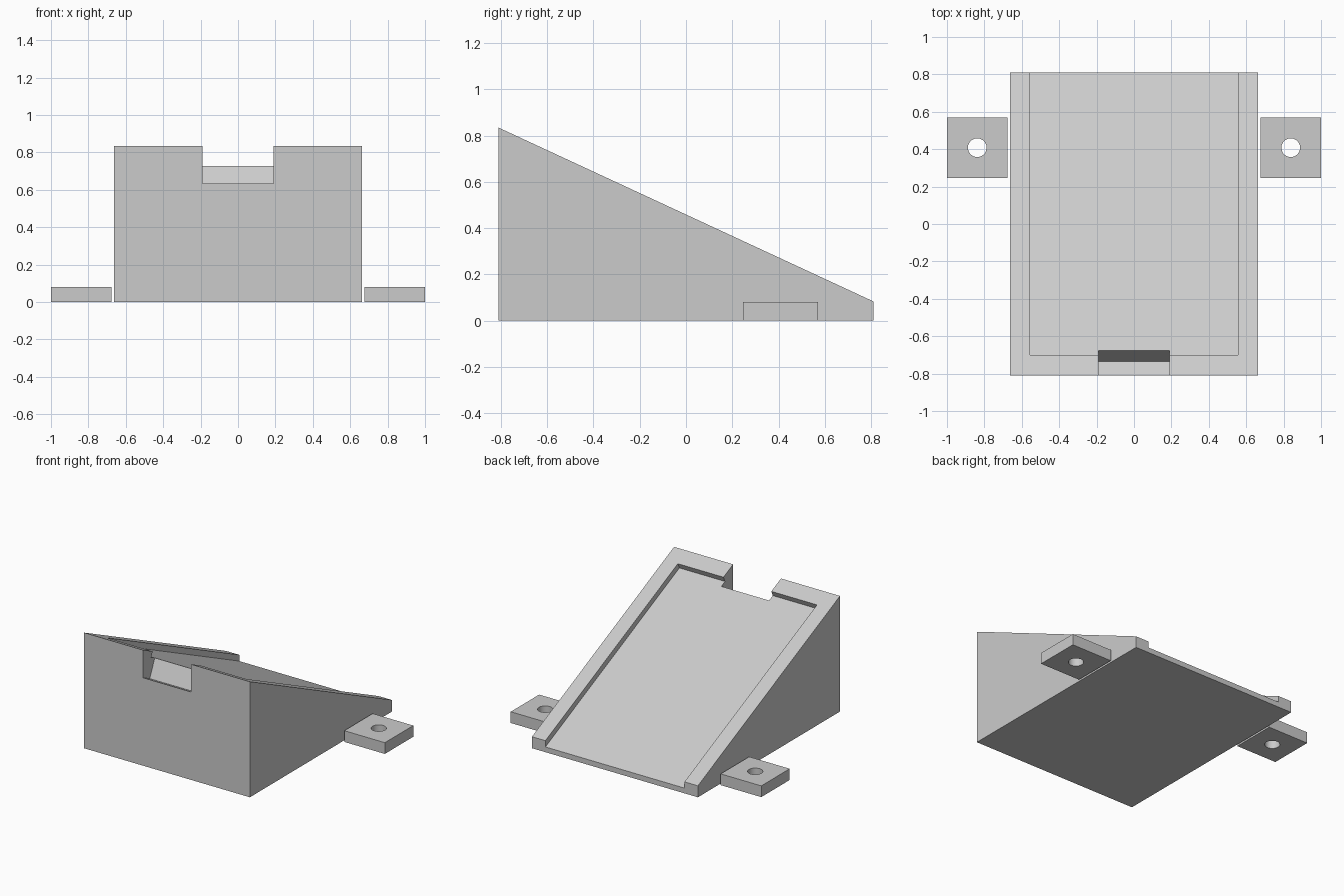
import bpy
import bmesh
from mathutils import Vector

cube = bpy.data.objects.get("Cube")
if cube:
    bpy.data.objects.remove(cube, do_unlink=True)

grey = bpy.data.materials.new("light grey plastic")
grey.use_nodes = True
grey.diffuse_color = (0.6, 0.6, 0.6, 1)
grey.node_tree.nodes["Principled BSDF"].inputs["Base Color"].default_value = (0.6, 0.6, 0.6, 1)

# Ramp dimensions
HALF_LENGTH, HIGH, LOW = 0.81, 0.834, 0.083
SLOPE = (LOW - HIGH) / (2 * HALF_LENGTH)
NORMAL = Vector((-SLOPE, 1)).normalized()


def on_ramp(y, offset):
    """Side-view point offset at right angles from the sloping top."""
    return Vector((y, HIGH + SLOPE * (y + HALF_LENGTH))) + NORMAL * offset


def extrude_profile(name, profile, half_width):
    """Solid of a side-view (y, z) profile, centred on x = 0."""
    bm = bmesh.new()
    face = bm.faces.new([bm.verts.new((-half_width, y, z)) for y, z in profile])
    moved = bmesh.ops.extrude_face_region(bm, geom=[face])["geom"]
    verts = [v for v in moved if isinstance(v, bmesh.types.BMVert)]
    bmesh.ops.translate(bm, verts=verts, vec=(2 * half_width, 0, 0))
    bmesh.ops.recalc_face_normals(bm, faces=bm.faces)
    mesh = bpy.data.meshes.new(name)
    bm.to_mesh(mesh)
    bm.free()
    mesh.materials.append(grey)
    obj = bpy.data.objects.new(name, mesh)
    bpy.context.collection.objects.link(obj)
    return obj


def cut(obj, cutter):
    """Subtract the cutter from the object and discard it."""
    mod = obj.modifiers.new("cut", 'BOOLEAN')
    mod.operation = 'DIFFERENCE'
    mod.solver = 'EXACT'
    mod.object = cutter
    bpy.context.view_layer.objects.active = obj
    bpy.ops.object.modifier_apply(modifier=mod.name)
    bpy.data.objects.remove(cutter, do_unlink=True)


def slot(name, y_start, y_end, depth, half_width):
    """Box cutter lying square to the ramp."""
    corners = [(y_start, -depth), (y_end, -depth), (y_end, 0.2), (y_start, 0.2)]
    return extrude_profile(name, [on_ramp(*c) for c in corners], half_width)


# Wedge body with a shallow tray open at the low end, and a notch in the high end
body = extrude_profile("wedge_body", [(-HALF_LENGTH, 0), (HALF_LENGTH, 0),
                                      (HALF_LENGTH, LOW), (-HALF_LENGTH, HIGH)], 0.662)
cut(body, slot("tray_cutter", -0.70, 1.2, 0.041, 0.555))
cut(body, slot("notch_cutter", -1.2, -0.658, 0.181, 0.191))

# Mounting tabs with a screw hole, one on each side
TAB_Y, TAB_HEIGHT = 0.408, 0.081
for side, label in ((1, "left"), (-1, "right")):
    centre_x = side * 0.838
    tab = extrude_profile(label + "_mounting_tab",
                          [(-0.162, 0), (0.162, 0), (0.162, TAB_HEIGHT), (-0.162, TAB_HEIGHT)],
                          0.162)
    tab.data.transform(tab.matrix_world.Translation((centre_x, TAB_Y, 0)))
    bpy.ops.mesh.primitive_cylinder_add(vertices=48, radius=0.05, depth=0.4,
                                        location=(centre_x, TAB_Y, 0))
    hole = bpy.context.object
    hole.data.materials.append(grey)
    cut(tab, hole)
    bpy.ops.object.select_all(action='DESELECT')
    tab.select_set(True)
    bpy.context.view_layer.objects.active = tab
    bpy.ops.object.shade_smooth_by_angle()
